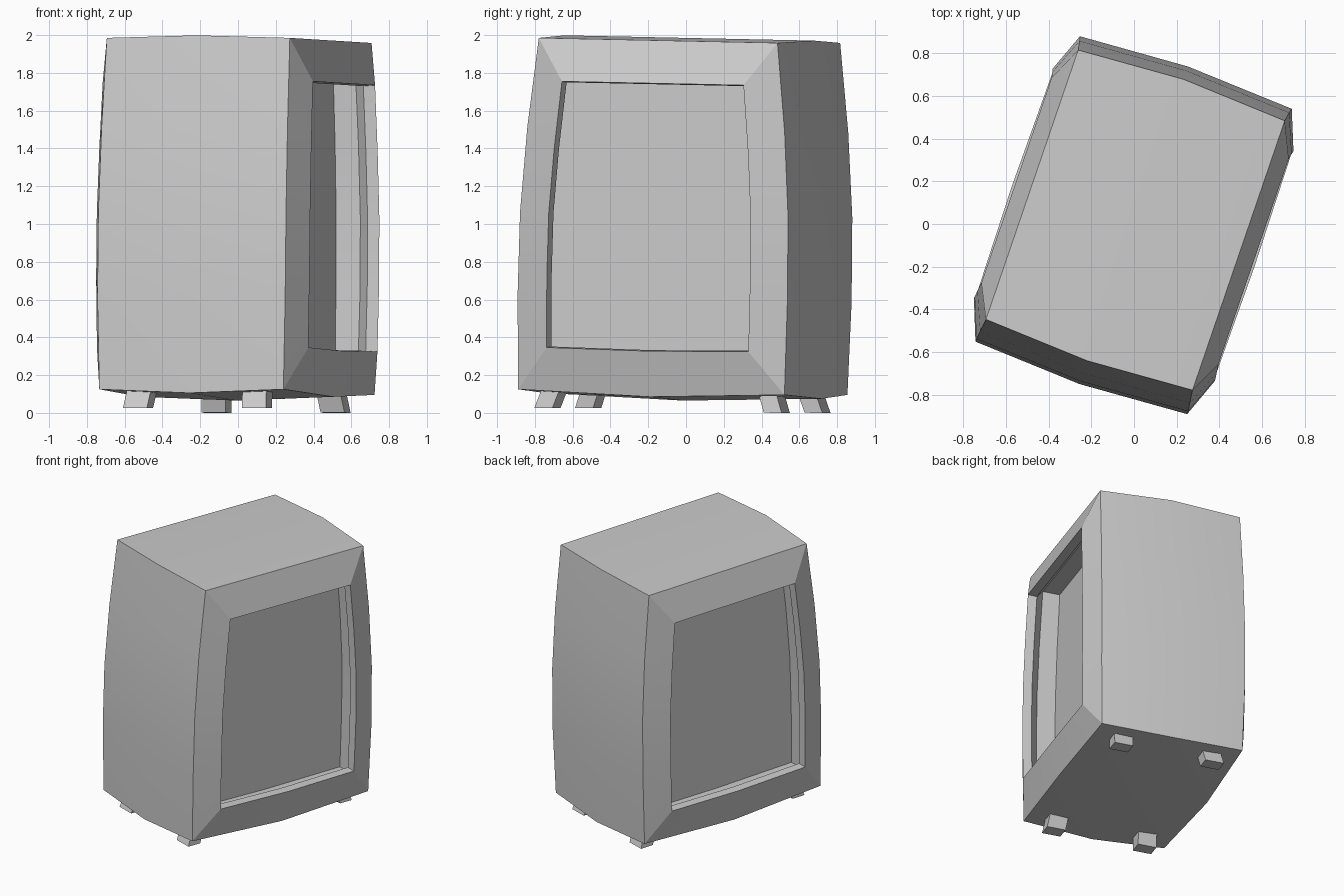
import bpy, bmesh
from math import radians
from mathutils import Matrix, Vector

if "Cube" in bpy.data.objects:
    bpy.data.objects.remove(bpy.data.objects["Cube"])

# whole cabinet leans back slightly and is turned about z
PLACE = (Matrix.Rotation(radians(-18.9), 4, 'Z') @ Matrix.Translation((0, 0, 1))
         @ Matrix.Rotation(-0.02, 4, 'X') @ Matrix.Translation((0, 0, -1)))

# corner profile: height, half width, half depth
PROFILE = [(0.11, 0.515, 0.745), (0.6, 0.525, 0.755), (1.05, 0.525, 0.75),
           (1.5, 0.52, 0.72), (1.972, 0.512, 0.668)]
Z0, Z1 = PROFILE[0][0], PROFILE[-1][0]


def half_size(z):
    for (za, xa, ya), (zb, xb, yb) in zip(PROFILE, PROFILE[1:]):
        if z <= zb:
            break
    t = (z - za) / (zb - za)
    return xa + (xb - xa) * t, ya + (yb - ya) * t


def finish(bm, name):
    bmesh.ops.remove_doubles(bm, verts=bm.verts, dist=0.0005)
    bmesh.ops.recalc_face_normals(bm, faces=bm.faces)
    bm.transform(PLACE)
    me = bpy.data.meshes.new(name)
    bm.to_mesh(me)
    bm.free()
    ob = bpy.data.objects.new(name, me)
    bpy.context.collection.objects.link(ob)
    return ob


def grid(bm, rows, closed=False):
    vs = [[bm.verts.new(p) for p in r] for r in rows]
    n = len(rows[0])
    for a, b in zip(vs, vs[1:]):
        for i in range(n if closed else n - 1):
            j = (i + 1) % n
            bm.faces.new((a[i], a[j], b[j], b[i]))
    return vs


def ring(side, x_off, y_in, lo, hi, dip, x_flat=None):
    """Loop round one side: up the front edge, down the back, then the bottom middle."""
    up, down = [], []
    for z, _, _ in PROFILE:
        z = lo + (z - Z0) / (Z1 - Z0) * (hi - lo)
        x, y = half_size(z)
        x = side * (x_flat or x + x_off)
        up.append((x, -(y - y_in), z))
        down.append((x, y - y_in, z))
    xm = side * (x_flat or half_size(lo)[0] + x_off + dip)
    return up + down[::-1] + [(xm, 0, lo - dip)]


bm = bmesh.new()
# bowed front and back walls
for s in (-1, 1):
    grid(bm, [[(-x, s * y, z),
               (0, s * (y + 0.03), 0.09 if z == Z0 else 1.985 if z == Z1 else z),
               (x, s * y, z)] for z, x, y in PROFILE])
# ridged top
_, xt, yt = PROFILE[-1]
grid(bm, [[(-xt, s * yt, Z1), (0, s * (yt + 0.03), 1.985), (xt, s * yt, Z1)] for s in (-1, 1)])
# bellied underside
_, xb, yb = PROFILE[0]
ends = [[(-xb, s * yb, Z0), (0, s * (yb + 0.03), 0.09), (xb, s * yb, Z0)] for s in (-1, 1)]
grid(bm, [ends[0], [(-xb - 0.025, 0, 0.085), (0, 0, 0.065), (xb + 0.025, 0, 0.085)], ends[1]])
# side frames with lip, undercut cavity and recessed panel
for s in (-1, 1):
    rings = [ring(s, 0, 0, Z0, Z1, 0.025),
             ring(s, 0.072, 0.185, 0.335, 1.745, 0.008),
             ring(s, 0.008, 0.19, 0.34, 1.74, 0.008),
             ring(s, -0.06, 0.11, 0.25, 1.83, 0.008),
             ring(s, 0, 0.11, 0.25, 1.83, 0.008, x_flat=0.33)]
    bm.faces.new(grid(bm, rings, closed=True)[-1])
body = finish(bm, "cabinet")
body.select_set(True)
bpy.context.view_layer.objects.active = body
bpy.ops.object.shade_smooth_by_angle(angle=radians(17))

# four short splayed feet
for sx in (-1, 1):
    for sy in (-1, 1):
        bm = bmesh.new()
        bmesh.ops.create_cube(bm, size=1)
        for v in bm.verts:
            top = v.co.z > 0
            out = -0.04 if top else 0
            v.co = Vector((sx * (0.333 + out * 0.3) + v.co.x * 0.134,
                           sy * (0.642 + out) + v.co.y * 0.1,
                           0.125 if top else 0.013))
        finish(bm, f"foot_{'left' if sx < 0 else 'right'}_{'front' if sy < 0 else 'back'}")
